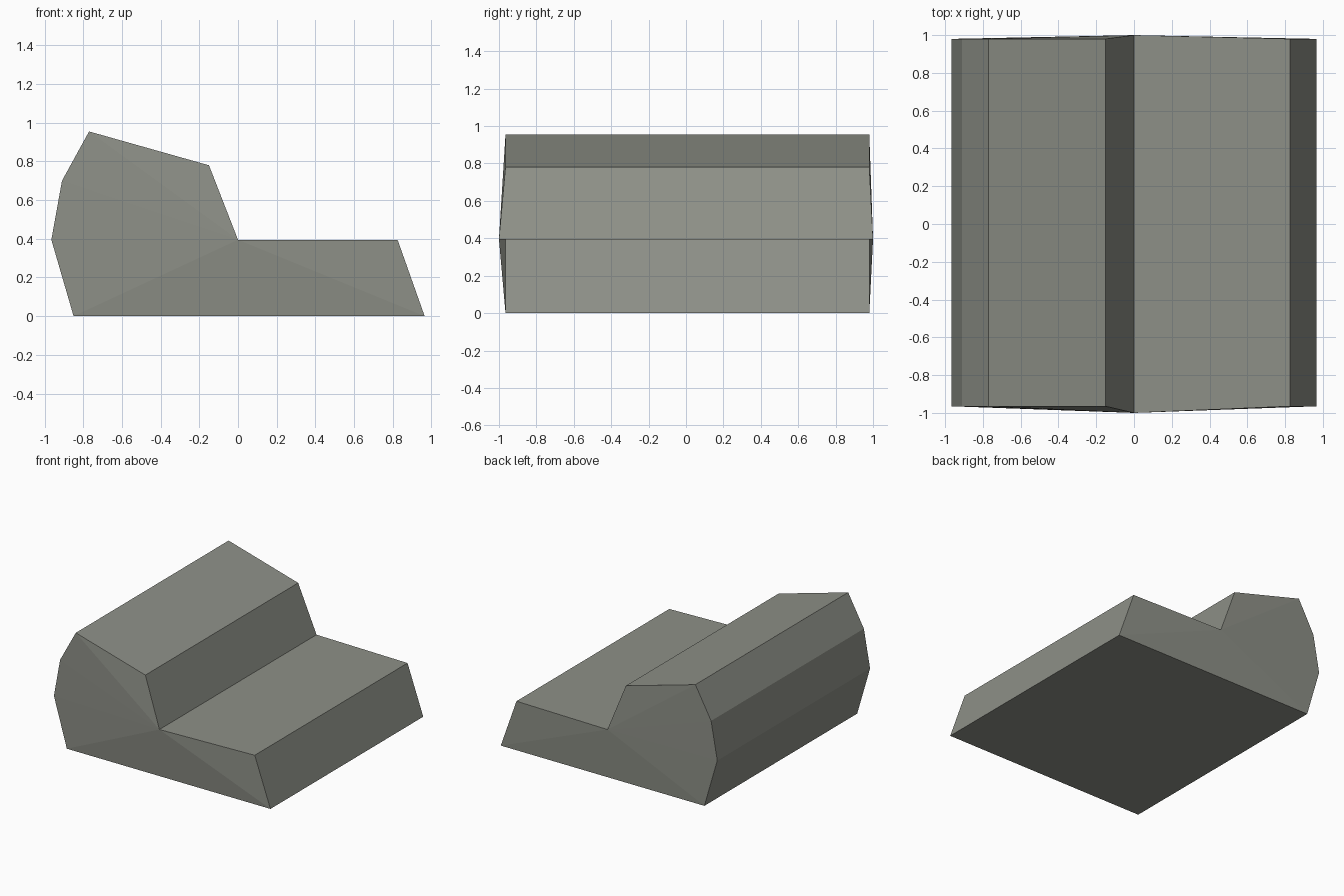
import bpy
import bmesh

if "Cube" in bpy.data.objects:
    bpy.data.objects.remove(bpy.data.objects["Cube"])

# Side profile (x, z); the notch corner bulges slightly outward at both ends
NOTCH = 3
profile = [(-0.85, 0), (0.965, 0), (0.825, 0.395), (0, 0.395),
           (-0.15, 0.78), (-0.77, 0.955), (-0.91, 0.70), (-0.965, 0.395)]

grey = bpy.data.materials.new("stone grey")
grey.diffuse_color = (0.27, 0.28, 0.245, 1)
grey.use_nodes = True
grey.node_tree.nodes["Principled BSDF"].inputs["Base Color"].default_value = grey.diffuse_color

bm = bmesh.new()


def end_loop(flat_y, notch_y):
    return [bm.verts.new((x, notch_y if i == NOTCH else flat_y, z))
            for i, (x, z) in enumerate(profile)]


front = end_loop(-0.965, -1.0)
back = end_loop(0.98, 1.0)
n = len(profile)

# Long sides
for i in range(n):
    j = (i + 1) % n
    bm.faces.new((front[i], front[j], back[j], back[i]))

# End caps fan out from the notch corner
for loop in (front, back):
    for k in range(1, n - 1):
        bm.faces.new((loop[NOTCH], loop[(NOTCH + k) % n], loop[(NOTCH + k + 1) % n]))

bmesh.ops.recalc_face_normals(bm, faces=bm.faces)
mesh = bpy.data.meshes.new("stepped_block")
bm.to_mesh(mesh)
bm.free()
mesh.materials.append(grey)
block = bpy.data.objects.new("stepped_block", mesh)
bpy.context.collection.objects.link(block)
